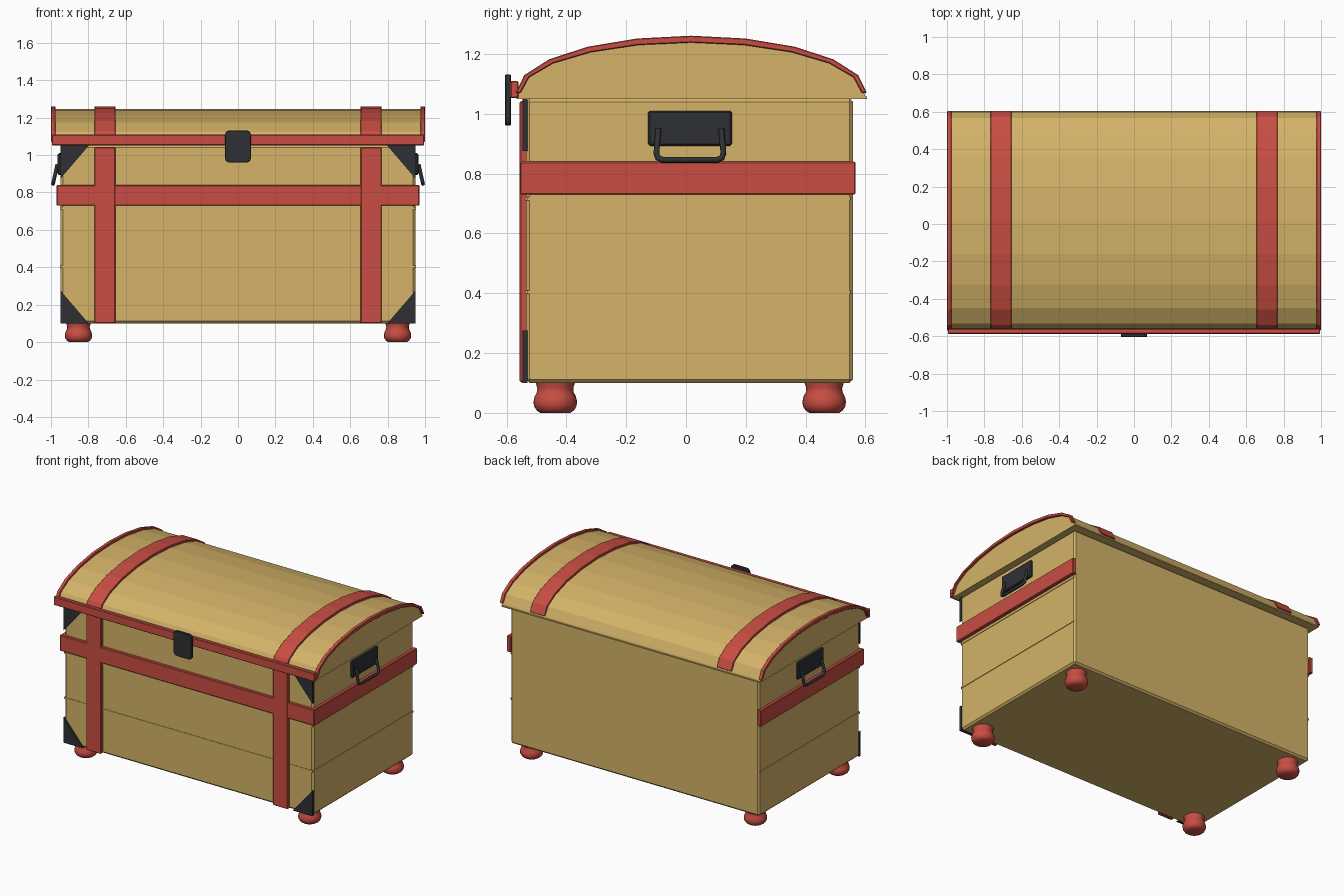
import bpy, bmesh
from math import sin, cos, pi, radians

if "Cube" in bpy.data.objects:
    bpy.data.objects.remove(bpy.data.objects["Cube"])


def mat(name, c):
    m = bpy.data.materials.new(name)
    m.diffuse_color = (*c, 1)
    m.use_nodes = True
    m.node_tree.nodes["Principled BSDF"].inputs["Base Color"].default_value = m.diffuse_color
    return m


WOOD = mat("tan_wood", (0.66, 0.45, 0.14))
RED = mat("red_trim", (0.58, 0.075, 0.055))
IRON = mat("dark_iron", (0.028, 0.03, 0.034))


def finish(name, bm, m, bevel=0.0, segments=1):
    bmesh.ops.recalc_face_normals(bm, faces=bm.faces)
    me = bpy.data.meshes.new(name)
    bm.to_mesh(me)
    bm.free()
    me.materials.append(m)
    ob = bpy.data.objects.new(name, me)
    bpy.context.collection.objects.link(ob)
    if bevel:
        b = ob.modifiers.new("bevel", 'BEVEL')
        b.width, b.segments = bevel, segments
        b.limit_method = 'ANGLE'
        b.angle_limit = radians(50)
    return ob


def prism(name, pts, axis, a, b, m, bevel=0.0):
    """Extrude a closed 2D outline along x (outline in y,z) or y (outline in x,z)."""
    bm = bmesh.new()
    put = (lambda d, p: (d, p[0], p[1])) if axis == 'x' else (lambda d, p: (p[0], d, p[1]))
    f = bm.faces.new([bm.verts.new(put(a, p)) for p in pts])
    g = bmesh.ops.extrude_face_region(bm, geom=[f])["geom"]
    move = (b - a, 0, 0) if axis == 'x' else (0, b - a, 0)
    bmesh.ops.translate(bm, vec=move, verts=[v for v in g if isinstance(v, bmesh.types.BMVert)])
    return finish(name, bm, m, bevel)


def box(name, x, y, z, m, bevel=0.004):
    pts = [(y[0], z[0]), (y[1], z[0]), (y[1], z[1]), (y[0], z[1])]
    return prism(name, pts, 'x', x[0], x[1], m, bevel)


CY = 0.0175          # lid centre in y
Y0, Y1 = -0.535, 0.558   # body front and back


def arc(ry, rz, n=10):
    return [(CY + ry * cos(pi * i / n), 1.07 + rz * sin(pi * i / n)) for i in range(n + 1)]


# Body and thin plank seams
box("body", (-0.948, 0.948), (Y0, Y1), (0.10, 1.052), WOOD, 0.012)
for i, z in enumerate((0.403, 0.716)):
    box(f"front_seam_{i}", (-0.945, 0.945), (Y0 - 0.003, Y0 + 0.01), (z - 0.006, z + 0.006), WOOD, 0)
    for s in (-1, 1):
        box(f"side_seam_{i}_{s}", sorted((s * 0.94, s * 0.952)), (Y0 + 0.003, Y1 - 0.008),
            (z - 0.006, z + 0.006), WOOD, 0)

# Domed lid
lid = [(CY + 0.585, 1.05)] + arc(0.578, 0.176) + [(CY - 0.585, 1.05)]
prism("lid", lid, 'x', -0.985, 0.985, WOOD)
box("lid_lip", (-0.985, 0.985), (CY - 0.585, CY + 0.587), (1.05, 1.058), WOOD, 0)
box("lid_front_strip", (-0.995, 0.995), (-0.588, -0.56), (1.052, 1.11), RED)

# Curved lid straps and end rims
band = arc(0.587, 0.191) + arc(0.570, 0.168)[::-1]
for s in (-1, 1):
    prism(f"lid_strap_{s}", band, 'x', s * 0.655, s * 0.768, RED, 0.003)
    prism(f"lid_rim_{s}", band, 'x', s * 0.975, s * 1.0, RED, 0.003)

# Body straps: verticals on the front, horizontal round front and sides
box("front_band", (-0.97, 0.97), (-0.555, -0.53), (0.73, 0.84), RED)
for s in (-1, 1):
    box(f"front_strap_{s}", sorted((s * 0.655, s * 0.768)), (-0.556, -0.53), (0.102, 1.042), RED)
    box(f"side_band_{s}", sorted((s * 0.94, s * 0.97)), (-0.553, 0.567), (0.73, 0.84), RED)

# Triangular iron corners on the front
for s in (-1, 1):
    x = s * 0.949
    for part, z, dz in (("lower", 0.10, 0.175), ("upper", 1.05, -0.175)):
        prism(f"{part}_corner_{s}", [(x, z), (x - s * 0.15, z), (x, z + dz)], 'y', -0.546, -0.53, IRON)

# Latch with rounded corners
r = 0.025
latch = []
for q, (sx, sz) in enumerate(((1, 1), (-1, 1), (-1, -1), (1, -1))):
    for k in range(4):
        t = (q + k / 3) * pi / 2
        latch.append((sx * (0.07 - r) + r * cos(t), 1.046 + sz * (0.086 - r) + r * sin(t)))
prism("latch", latch, 'y', -0.605, -0.585, IRON, 0.003)

# Side handles: plate and tilted bail
for s in (-1, 1):
    box(f"handle_plate_{s}", sorted((s * 0.94, s * 0.964)), (-0.127, 0.153), (0.893, 1.01), IRON, 0.006)
    half = [(0.105, 0.95), (0.112, 0.868), (0.107, 0.853), (0.092, 0.846)]
    path = [(-y, z) for y, z in half] + half[::-1]
    cu = bpy.data.curves.new(f"handle_bail_{s}", 'CURVE')
    cu.dimensions = '3D'
    cu.bevel_depth, cu.bevel_resolution, cu.use_fill_caps = 0.0105, 2, True
    sp = cu.splines.new('POLY')
    sp.points.add(len(path) - 1)
    for p, (y, z) in zip(sp.points, path):
        p.co = (s * (0.989 - (z - 0.846) * 0.22), y + 0.013, z, 1)
    cu.materials.append(IRON)
    bpy.context.collection.objects.link(bpy.data.objects.new(f"handle_bail_{s}", cu))

# Turned feet
foot = [(0.050, 0.0), (0.062, 0.008), (0.071, 0.022), (0.073, 0.038), (0.069, 0.055),
        (0.061, 0.070), (0.060, 0.082), (0.066, 0.102)]
N = 20
for s in (-1, 1):
    for part, y in (("front", -0.437), ("back", 0.462)):
        bm = bmesh.new()
        rings = [[bm.verts.new((s * 0.853 + rad * cos(2 * pi * i / N), y + rad * sin(2 * pi * i / N), z))
                  for i in range(N)] for rad, z in foot]
        for a, b in zip(rings, rings[1:]):
            for i in range(N):
                j = (i + 1) % N
                bm.faces.new((a[i], a[j], b[j], b[i]))
        bm.faces.new(rings[0])
        bm.faces.new(rings[-1])
        ob = finish(f"{part}_foot_{s}", bm, RED)
        bpy.ops.object.select_all(action='DESELECT')
        ob.select_set(True)
        bpy.context.view_layer.objects.active = ob
        bpy.ops.object.shade_smooth_by_angle(angle=radians(40))
